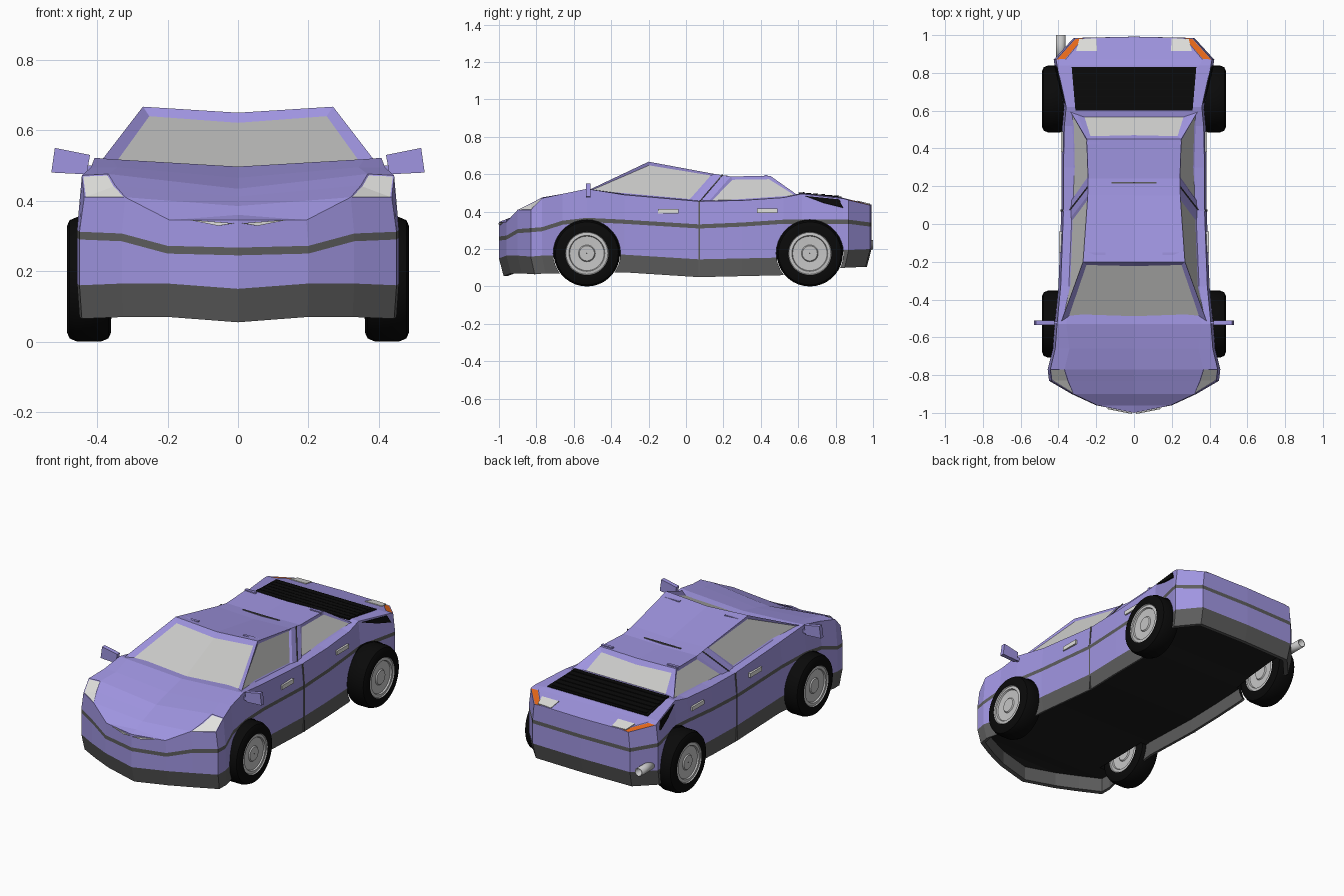
import bpy, bmesh, math
from mathutils import Vector, Matrix

cube = bpy.data.objects.get("Cube")
if cube:
    bpy.data.objects.remove(cube, do_unlink=True)


def material(name, r, g, b):
    m = bpy.data.materials.new(name)
    m.use_nodes = True
    m.diffuse_color = (r, g, b, 1)
    m.node_tree.nodes["Principled BSDF"].inputs["Base Color"].default_value = (r, g, b, 1)
    return m


purple = material("purple_paint", .35, .3, .75)
trim = material("dark_grey_trim", .11, .11, .11)
black = material("black_rubber", .003, .003, .003)
glass = material("grey_glass", .58, .58, .57)
lamp = material("pale_lamp", .75, .75, .73)
orange = material("orange_lamp", .8, .14, .01)
under = material("dark_floor", .012, .012, .012)
metal = material("wheel_metal", .56, .56, .56)
BODY = [purple, trim, black, glass, lamp, orange, under]
PURPLE, TRIM, BLACK, GLASS, LAMP, ORANGE, FLOOR = range(len(BODY))


def make(name, bm, mats, smooth=False):
    bmesh.ops.recalc_face_normals(bm, faces=bm.faces)
    mesh = bpy.data.meshes.new(name)
    bm.to_mesh(mesh)
    bm.free()
    for m in mats:
        mesh.materials.append(m)
    ob = bpy.data.objects.new(name, mesh)
    bpy.context.collection.objects.link(ob)
    bpy.ops.object.select_all(action='DESELECT')
    ob.select_set(True)
    bpy.context.view_layer.objects.active = ob
    if smooth:
        bpy.ops.object.shade_smooth_by_angle(angle=math.radians(35))
    return ob


def plate(name, pts, mat, thick=.006, mirror=True):
    """Flat polygon thickened outward, optionally on both sides."""
    bm = bmesh.new()
    for side in ((1, -1) if mirror else (1,)):
        pos = [Vector((x * side, y, z)) for x, y, z in pts]
        face = bm.faces.new([bm.verts.new(p) for p in pos])
        face.normal_update()
        n = face.normal.copy()
        if n.dot(face.calc_center_median() - Vector((0, 0, .25))) < 0:
            n = -n
        out = bmesh.ops.extrude_face_region(bm, geom=[face], use_keep_orig=True)
        verts = [v for v in out["geom"] if isinstance(v, bmesh.types.BMVert)]
        bmesh.ops.translate(bm, verts=verts, vec=n * thick)
    return make(name, bm, [mat])


def box(name, lo, hi, mat, mirror=True):
    bm = bmesh.new()
    mid = (Vector(lo) + Vector(hi)) / 2
    size = Vector(hi) - Vector(lo)
    for side in ((1, -1) if mirror else (1,)):
        place = Matrix.Translation((mid.x * side, mid.y, mid.z)) @ Matrix.Diagonal(size).to_4x4()
        bmesh.ops.create_cube(bm, size=1, matrix=place)
    return make(name, bm, [mat])


# Body shell: columns round the plan, nose to tail
# half width, y, skirt bottom, stripe height, shoulder height, inner ratio, inner lift, crown
COLUMNS = [
    (0, -1, .055, .245, .345, 1, 0, .345), (.2, -.96, .07, .25, .345, 1, 0, .36),
    (.33, -.9, .07, .285, .41, 1, 0, .385), (.45, -.83, .065, .29, .41, .8, .034, .412),
    (.457, -.77, .07, .295, .472, .83, .004, .434), (.43, -.66, .07, .33, .495, .82, 0, .465),
    (.42, -.53, .07, .345, .522, .88, -.004, .497), (.4, -.33, .075, .335, .49, .85),
    (.385, .07, .05, .31, .455, .85), (.385, .3, .055, .32, .46, .85),
    (.38, .52, .06, .335, .475, .85), (.37, .62, .08, .335, .495, .85),
    (.42, .84, .1, .335, .47, .85), (.425, .87, .1, .335, .462, .88),
    (.32, .985, .105, .32, .435, .86), (0, .992, .105, .32, .435, 1)]
ROW_COLOUR = [FLOOR, TRIM, TRIM, TRIM, PURPLE, TRIM, PURPLE, PURPLE, PURPLE]


def column(x, y, low, stripe, top, inner, lift=.004, crown=None):
    crown = crown or top + .004
    return [(0, y * .95, low + .085), (x * .95, y * .95, low + .085),
            (x * .95, y * .95, low + .002), (x * .985, y * .975, low), (x, y, low + .095),
            (x, y, stripe), (x, y, stripe + .022), (x * .97, y, top),
            (x * .97 * inner, y, top + lift), (0, y, crown)]


bm = bmesh.new()
lights = {LAMP: [], ORANGE: []}
for side in (1, -1):
    grid = [[bm.verts.new((x * side, y, z)) for x, y, z in column(*c)] for c in COLUMNS]
    for i in range(len(grid) - 1):
        for j, colour in enumerate(ROW_COLOUR):
            f = bm.faces.new((grid[i][j], grid[i + 1][j], grid[i + 1][j + 1], grid[i][j + 1]))
            f.material_index = colour
            if j == 7 and i in (2, 3):
                lights[LAMP].append(f)
            if j == 7 and i == 13:
                lights[ORANGE].append(f)
bmesh.ops.remove_doubles(bm, verts=bm.verts, dist=.0035)
bmesh.ops.recalc_face_normals(bm, faces=bm.faces)
for colour, faces in lights.items():
    bmesh.ops.inset_region(bm, faces=faces, thickness=.005, depth=-.002)
    for f in faces:
        f.material_index = colour
body = make("body_shell", bm, BODY)

# Wheel arches
WHEELS = {"front": -.53, "rear": .662}
AXLE = .177
bm = bmesh.new()
for y in WHEELS.values():
    for side in (1, -1):
        place = Matrix.Translation((side * .47, y, AXLE)) @ Matrix.Rotation(math.pi / 2, 4, 'Y')
        bmesh.ops.create_cone(bm, cap_ends=True, segments=36, radius1=.18, radius2=.18,
                              depth=.25, matrix=place)
for f in bm.faces:
    f.material_index = BLACK
cutter = make("arch_cutter", bm, BODY)
cutter.hide_render = True
mod = body.modifiers.new("arches", 'BOOLEAN')
mod.operation, mod.solver, mod.object = 'DIFFERENCE', 'EXACT', cutter
bpy.context.view_layer.objects.active = body
bpy.ops.object.modifier_apply(modifier=mod.name)
bpy.data.objects.remove(cutter, do_unlink=True)

# Cabin: named corner points on one half, faces spelled by letter, with the pane they hold
P = {"A": (.39, -.53, .511), "B": (.27, -.2, .667), "C": (.245, .15, .602),
     "D": (.243, .24, .588), "E": (.25, .45, .592), "F": (.3, .585, .486),
     "G": (.34, .6, .486), "H": (.335, .12, .453), "I": (.337, .03, .455),
     "J": (.352, -.33, .486), "K": (.33, .3, .457), "L": (.335, .52, .472),
     "a": (0, -.535, .492), "b": (0, -.2, .65), "c": (0, .15, .592),
     "d": (0, .24, .582), "e": (0, .45, .586), "f": (0, .585, .486)}
FACES = {"AabB": "screen", "EefF": "rear", "AJICB": "side", "HKLGED": "side",
         "BbcC": "", "CcdD": "", "DdeE": "", "IHDC": "", "GFE": ""}
bm = bmesh.new()
verts = {}
panes = {"screen": [], "rear": [], "side": [], "": []}
for side in (1, -1):
    for k, (x, y, z) in P.items():
        if k.isupper() or side == 1:
            verts[k] = bm.verts.new((x * side, y, z))
    for word, kind in FACES.items():
        panes[kind].append(bm.faces.new([verts[k] for k in word]))
del panes[""]
bmesh.ops.recalc_face_normals(bm, faces=bm.faces)
if sum(f.normal.z for f in bm.faces) < 0:
    bmesh.ops.reverse_faces(bm, faces=bm.faces)
for kind, depth in (("screen", -.016), ("rear", -.01)):
    bmesh.ops.inset_region(bm, faces=panes[kind], thickness=.033, depth=depth)
bmesh.ops.inset_individual(bm, faces=panes["side"], thickness=.018, depth=-.008)
for f in sum(panes.values(), []):
    f.material_index = GLASS
make("cabin", bm, BODY)

# Wheels: turned half profile of radius and distance from the wheel centre, same on both faces
HALF = [(.177, .033), (.168, .055), (.15, .063), (.116, .063), (.112, .057), (.096, .059),
        (.092, .051), (.045, .049), (.04, .055), (.001, .055)]
PROFILE = [(r, -d) for r, d in reversed(HALF)] + HALF
STEPS = 36
for end, y in WHEELS.items():
    for label, side in (("left", 1), ("right", -1)):
        bm = bmesh.new()
        rings = []
        for r, d in PROFILE:
            angles = [math.tau * s / STEPS for s in range(STEPS)]
            rings.append([bm.verts.new((side * (.423 + d), y + r * math.cos(a),
                                        AXLE + r * math.sin(a))) for a in angles])
        for i in range(len(rings) - 1):
            for s in range(STEPS):
                t = (s + 1) % STEPS
                f = bm.faces.new((rings[i][s], rings[i][t], rings[i + 1][t], rings[i + 1][s]))
                f.material_index = int(max(PROFILE[i][0], PROFILE[i + 1][0]) < .12)
        make(f"{end}_{label}_wheel", bm, [black, metal], smooth=True)

# Engine cover with slats
plate("engine_cover", [(-.31, .6, .496), (.31, .6, .496), (.33, .83, .475), (-.33, .83, .475)],
      black, mirror=False)
for i in range(6):
    y = .605 + i * .037
    z = .499 - i * .0034
    plate(f"cover_slat_{i + 1}", [(-.31, y, z), (.31, y, z), (.31, y + .028, z + .001),
                                  (-.31, y + .028, z + .001)], black, thick=.004, mirror=False)

# Small fittings
plate("tail_lamps", [(.195, .915, .453), (.306, .915, .453), (.29, .978, .438),
                     (.2, .982, .437)], lamp)
plate("nose_lamps", [(.01, -1, .336), (.14, -.974, .346), (.055, -.991, .329)], lamp)
plate("side_vents", [(.363, .64, .482), (.4, .82, .464), (.414, .84, .42), (.39, .74, .445)],
      black, thick=.009)
box("front_door_handles", (.375, -.15, .39), (.396, -.04, .415), lamp)
box("rear_door_handles", (.365, .38, .392), (.387, .49, .416), lamp)
box("door_seams", (.37, .067, .055), (.3875, .076, .335), trim)
plate("door_seam_tops", [(.384, .067, .33), (.384, .076, .33), (.374, .076, .456),
                         (.374, .067, .456)], trim, thick=.004)
plate("pillar_seams", [(.337, .073, .457), (.337, .079, .457), (.245, .198, .596),
                       (.245, .192, .597)], trim, thick=.004)
box("roof_seam", (-.12, .215, .58), (.12, .222, .592), trim, mirror=False)
box("front_roof_clips", (.15, -.165, .642), (.25, -.15, .657), purple)
box("rear_roof_clips", (.18, .42, .584), (.252, .437, .597), purple)

# Door mirrors
plate("mirrors", [(.42, -.51, .53), (.52, -.51, .55), (.53, -.51, .48), (.43, -.51, .475)],
      purple, thick=.025)
box("mirror_arms", (.39, -.53, .48), (.44, -.515, .5), purple)

# Exhaust pipe, hollow at the back
bm = bmesh.new()
place = Matrix.Translation((-.388, .93, .223)) @ Matrix.Rotation(math.pi / 2, 4, 'X')
bmesh.ops.create_cone(bm, segments=16, radius1=.025, radius2=.025, depth=.14, matrix=place)
pipe = make("exhaust_pipe", bm, [metal], smooth=True)
wall = pipe.modifiers.new("wall", 'SOLIDIFY')
wall.thickness = .005
